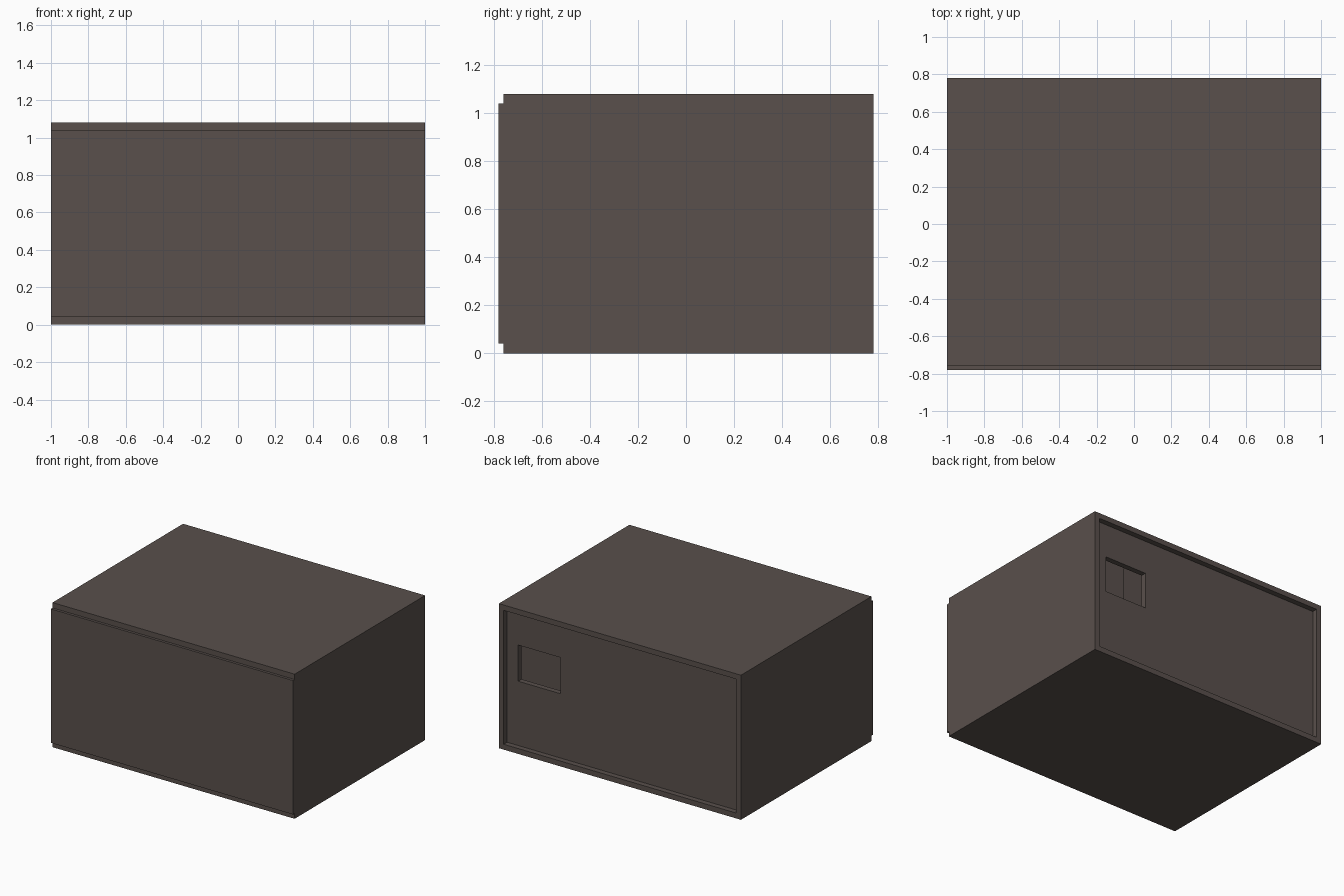
import bpy

cube = bpy.data.objects.get("Cube")
if cube:
    bpy.data.objects.remove(cube, do_unlink=True)

# Dark brown finish for the whole cabinet
COLOUR = (0.10, 0.08, 0.072, 1)
brown = bpy.data.materials.new("dark_brown")
brown.use_nodes = True
brown.diffuse_color = COLOUR
brown.node_tree.nodes["Principled BSDF"].inputs["Base Color"].default_value = COLOUR


def box(name, x, y, z):
    """Box from (min, max) ranges on each axis."""
    ranges = (x, y, z)
    bpy.ops.mesh.primitive_cube_add(size=1, location=[sum(r) / 2 for r in ranges])
    ob = bpy.context.object
    ob.name = name
    ob.scale = [r[1] - r[0] for r in ranges]
    bpy.ops.object.transform_apply(location=False, rotation=False, scale=True)
    ob.data.materials.append(brown)
    return ob


W, H, T = 1.0, 1.08, 0.04          # half width, height, board thickness
FRONT, BACK = -0.76, 0.78          # carcass depth range
inner_x = (-W + T, W - T)
inner_z = (T, H - T)

# Carcass boards
box("top_board", (-W, W), (FRONT, BACK), (H - T, H))
box("bottom_board", (-W, W), (FRONT, BACK), (0, T))
for side, name in ((-1, "right_side"), (1, "left_side")):
    box(name, sorted((side * W, side * (W - T))), (FRONT, BACK), inner_z)

# Front panel, full width between top and bottom boards
box("front_panel", (-W, W), (FRONT - 0.02, FRONT), inner_z)

# Recessed back panel, framed around a rectangular service opening
hole_x, hole_z = (0.52, 0.868), (0.52, 0.79)
panel_y = (BACK - 2 * T, BACK - T)
box("back_panel_wide", (inner_x[0], hole_x[0]), panel_y, inner_z)
box("back_panel_edge", (hole_x[1], inner_x[1]), panel_y, inner_z)
box("back_panel_lower", hole_x, panel_y, (inner_z[0], hole_z[0]))
box("back_panel_upper", hole_x, panel_y, (hole_z[1], inner_z[1]))

# Inner partition behind the opening, in two boards
box("inner_partition_wide", (inner_x[0], 0.585), (0.55, 0.58), inner_z)
box("inner_partition_narrow", (0.585, inner_x[1]), (0.55, 0.59), inner_z)
